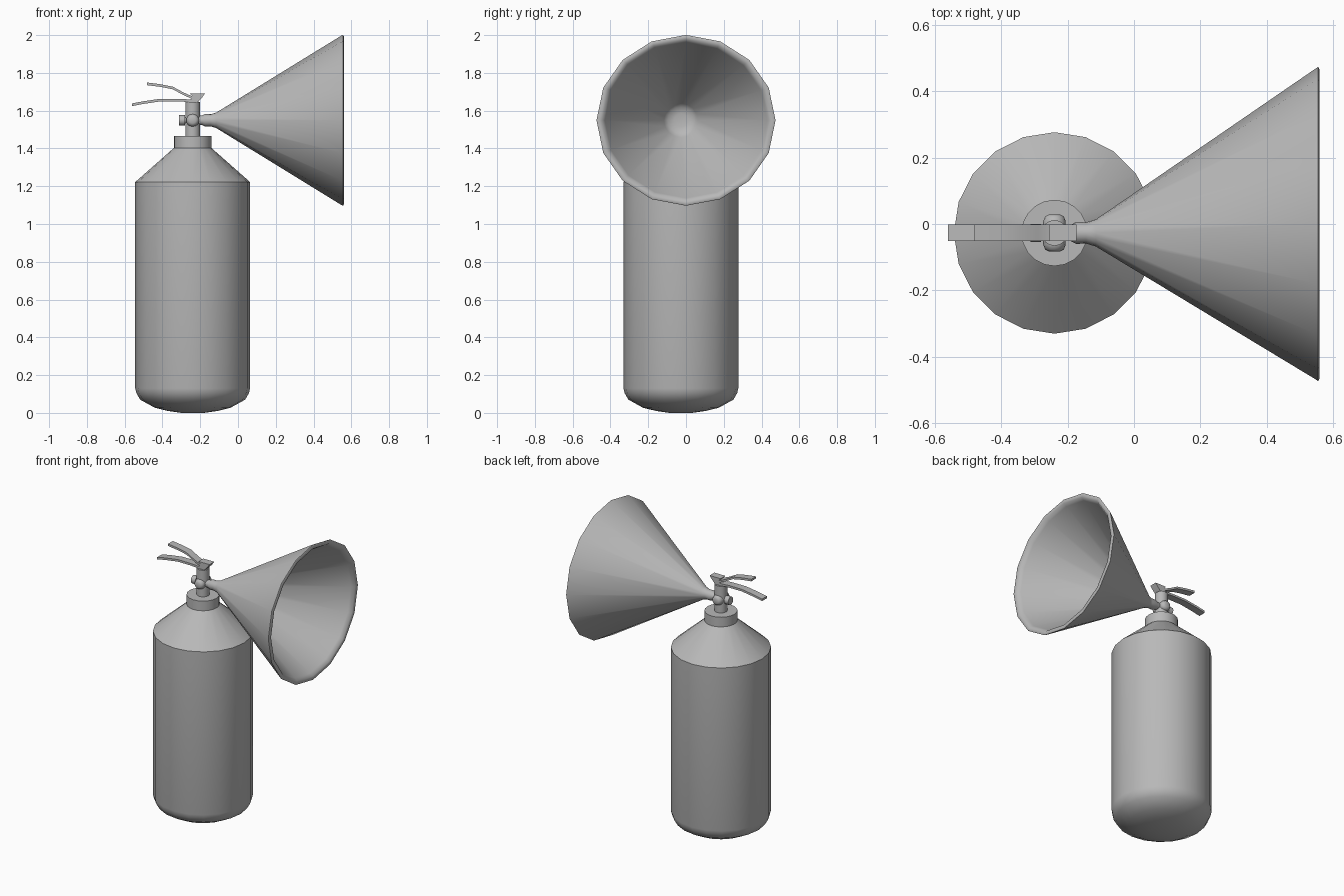
import bpy, bmesh, math
from mathutils import Vector

if "Cube" in bpy.data.objects:
    bpy.data.objects.remove(bpy.data.objects["Cube"])

CX, CY = -0.24, -0.027   # bottle axis
HZ = 1.549               # height of the valve and horn axis

GREY = bpy.data.materials.new("dark_grey")
GREY.diffuse_color = (0.48, 0.48, 0.48, 1)
GREY.use_nodes = True
GREY.node_tree.nodes["Principled BSDF"].inputs["Base Color"].default_value = GREY.diffuse_color


def finish(bm, name, angle=30):
    bmesh.ops.recalc_face_normals(bm, faces=bm.faces)
    me = bpy.data.meshes.new(name)
    bm.to_mesh(me)
    bm.free()
    me.shade_smooth()
    me.set_sharp_from_angle(angle=math.radians(angle))
    me.materials.append(GREY)
    ob = bpy.data.objects.new(name, me)
    bpy.context.collection.objects.link(ob)
    return ob


def loft(name, rings, sides, axis, angle=30):
    """Skin round rings given as (centre, radius) along an axis; ends are capped."""
    u, v = {'X': (Vector((0, 1, 0)), Vector((0, 0, 1))),
            'Y': (Vector((1, 0, 0)), Vector((0, 0, 1))),
            'Z': (Vector((1, 0, 0)), Vector((0, 1, 0)))}[axis]
    bm = bmesh.new()
    loops = []
    for c, r in rings:
        ry, rz = r if isinstance(r, tuple) else (r, r)
        loops.append([bm.verts.new(Vector(c) + u * ry * math.cos(t) + v * rz * math.sin(t))
                      for t in (2 * math.pi * i / sides for i in range(sides))])
    for a, b in zip(loops, loops[1:]):
        for i in range(sides):
            j = (i + 1) % sides
            bm.faces.new((a[i], a[j], b[j], b[i]))
    bm.faces.new(loops[0])
    bm.faces.new(loops[-1])
    return finish(bm, name, angle)


def upright(name, profile, sides, angle=30):
    return loft(name, [((CX, CY, z), r) for r, z in profile], sides, 'Z', angle)


def plate(name, outline, half_width):
    """Extrude an x-z outline across y."""
    bm = bmesh.new()
    f = bm.faces.new([bm.verts.new((x, CY - half_width, z)) for x, z in outline])
    ext = bmesh.ops.extrude_face_region(bm, geom=[f])
    verts = [g for g in ext['geom'] if isinstance(g, bmesh.types.BMVert)]
    bmesh.ops.translate(bm, verts=verts, vec=(0, 2 * half_width, 0))
    return finish(bm, name, 35)


def strip(path, t):
    """Outline of a bent strip of thickness t."""
    return [(x, z + t / 2) for x, z in path] + [(x, z - t / 2) for x, z in reversed(path)]


# Bottle with domed base and sloped shoulder
upright("bottle", [(0.06, 0.0), (0.13, 0.01), (0.2, 0.027), (0.278, 0.07), (0.298, 0.105),
                   (0.304, 0.13), (0.304, 1.222), (0.1, 1.402)], 20, 32)

# Neck collar and valve stem
upright("neck_collar", [(0.1, 1.39), (0.1, 1.467)], 20)
upright("valve_stem", [(0.039, 1.46), (0.039, 1.645)], 16)

# Rounded boss through the valve, and the plug at its back
loft("valve_cross_boss", [((CX, CY + s * y, HZ), r) for s, y, r in
                          ((-1, 0.056, 0.016), (-1, 0.05, 0.028), (-1, 0.035, 0.034),
                           (1, 0.035, 0.034), (1, 0.05, 0.028), (1, 0.056, 0.016))], 16, 'Y', 70)
loft("valve_back_plug", [((-0.312, CY, HZ), 0.027), ((-0.28, CY, HZ), 0.027),
                         ((-0.28, CY, HZ), 0.018), ((-0.24, CY, HZ), 0.018)], 16, 'X')

# Discharge horn: outer skin, rolled rim, then inner skin down to a closed throat
outer = [(-0.24, 0.025, CY), (-0.19, 0.025, CY), (-0.175, 0.033, CY), (-0.145, 0.032, CY),
         (-0.115, 0.041, CY), (0.545, (0.467, 0.447), 0), (0.556, (0.474, 0.452), 0)]
inner = [(0.56, (0.466, 0.446), 0), (0.556, (0.445, 0.426), 0), (0.535, (0.43, 0.412), 0),
         (0.0, 0.09, CY), (-0.02, 0.07, CY), (-0.028, 0.035, CY)]
loft("discharge_horn", [((x, y, HZ), r) for x, r, y in outer + inner], 16, 'X', 80)

# Carry handle and squeeze lever with its pivot head
plate("carry_handle", strip([(-0.562, 1.631), (-0.5, 1.643), (-0.41, 1.656), (-0.32, 1.656),
                             (-0.21, 1.65)], 0.014), 0.025)
plate("squeeze_lever", strip([(-0.482, 1.742), (-0.41, 1.733), (-0.345, 1.72), (-0.29, 1.69),
                              (-0.245, 1.67), (-0.21, 1.668)], 0.014), 0.025)
plate("lever_head", [(-0.256, 1.692), (-0.174, 1.692), (-0.19, 1.67), (-0.215, 1.643),
                     (-0.262, 1.643), (-0.262, 1.655), (-0.235, 1.67)], 0.025)
